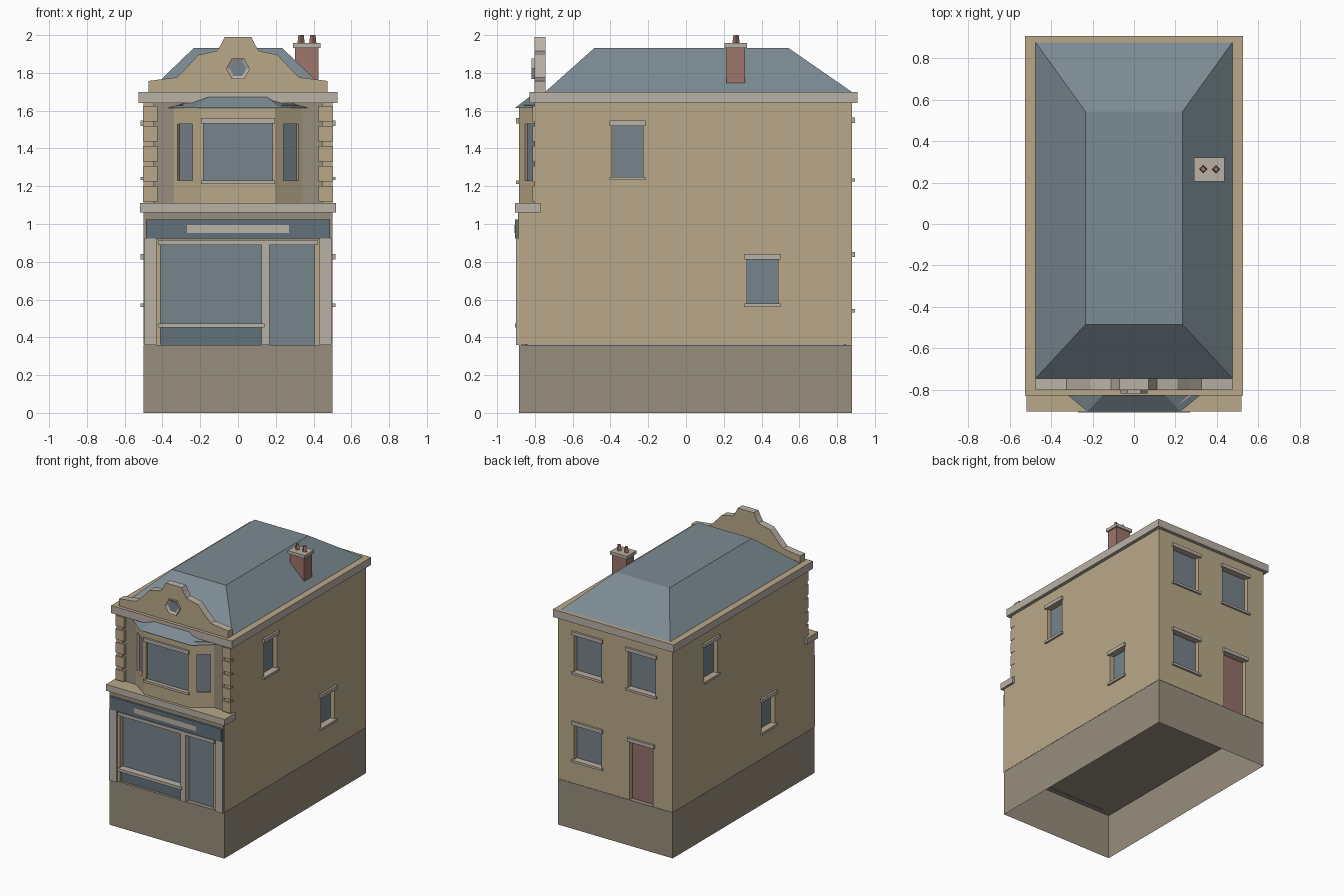
import bpy, bmesh
from math import atan2, cos, pi, sin
from mathutils import Matrix, Vector

cube = bpy.data.objects.get("Cube")
if cube:
    bpy.data.objects.remove(cube, do_unlink=True)


def material(name, *rgb):
    lin = [((c / 255 + 0.055) / 1.055) ** 2.4 for c in rgb] + [1]
    m = bpy.data.materials.new(name)
    m.use_nodes = True
    m.diffuse_color = lin
    m.node_tree.nodes["Principled BSDF"].inputs["Base Color"].default_value = lin
    return m


WALL = material("tan_wall", 186, 169, 137)
STONE = material("brown_stone", 151, 141, 125)
TRIM = material("pale_trim", 185, 177, 166)
SLATE = material("slate_roof", 124, 139, 147)
GLASS = material("window_glass", 119, 131, 140)
PAINT = material("shop_paint", 98, 113, 123)
BRICK = material("chimney_brick", 157, 117, 106)
DOOR = material("red_door", 150, 112, 107)


def finish(name, bm, *mats):
    bmesh.ops.recalc_face_normals(bm, faces=bm.faces)
    mesh = bpy.data.meshes.new(name)
    bm.to_mesh(mesh)
    bm.free()
    obj = bpy.data.objects.new(name, mesh)
    bpy.context.collection.objects.link(obj)
    for m in mats:
        mesh.materials.append(m)
    return obj


def add_box(bm, x, y, z, frame=Matrix()):
    size = Matrix.Diagonal((x[1] - x[0], y[1] - y[0], z[1] - z[0], 1))
    mid = Matrix.Translation((sum(x) / 2, sum(y) / 2, sum(z) / 2))
    bmesh.ops.create_cube(bm, size=1, matrix=frame @ mid @ size)


def box(name, x, y, z, mat, frame=Matrix()):
    bm = bmesh.new()
    add_box(bm, x, y, z, frame)
    return finish(name, bm, mat)


def prism(name, points, start, end, *mats):
    """Extrude a ring of 3D points by a vector."""
    bm = bmesh.new()
    face = bm.faces.new([bm.verts.new(Vector(p) + Vector(start)) for p in points])
    new = bmesh.ops.extrude_face_region(bm, geom=[face])["geom"]
    verts = [v for v in new if isinstance(v, bmesh.types.BMVert)]
    bmesh.ops.translate(bm, verts=verts, vec=Vector(end) - Vector(start))
    return finish(name, bm, *mats)


def hip(name, low, high, mat):
    """Solid between two rings with the same number of points."""
    bm = bmesh.new()
    a, b = ([bm.verts.new(p) for p in ring] for ring in (low, high))
    bm.faces.new(a)
    bm.faces.new(b)
    for i in range(len(a)):
        j = (i + 1) % len(a)
        bm.faces.new((a[i], a[j], b[j], b[i]))
    return finish(name, bm, mat)


def recolour(obj, rule):
    for p in obj.data.polygons:
        p.material_index = 1 if rule(p) else 0


def carve(obj, bm):
    """Cut all openings from a solid, then discard the cutter."""
    cutter = finish("opening_cutter", bm)
    mod = obj.modifiers.new("openings", "BOOLEAN")
    mod.operation, mod.solver, mod.object = "DIFFERENCE", "EXACT", cutter
    bpy.context.view_layer.update()
    result = obj.evaluated_get(bpy.context.evaluated_depsgraph_get())
    mesh = bpy.data.meshes.new_from_object(result)
    obj.modifiers.clear()
    obj.data = mesh
    bpy.data.objects.remove(cutter, do_unlink=True)


def facing(angle, x, y):
    """Local frame of a wall: x along it, -y outwards."""
    return Matrix.Translation((x, y, 0)) @ Matrix.Rotation(angle, 4, "Z")


def opening(name, cuts, frame, u, z, mat=GLASS, depth=0.04, head=0.028, sill=0.018):
    add_box(cuts, u, (-0.1, depth), z, frame)
    box(name + "_pane", u, (depth - 0.004, depth + 0.004), z, mat, frame)
    wide = (u[0] - 0.014, u[1] + 0.014)
    if head:
        box(name + "_lintel", wide, (-0.016, 0.02), (z[1], z[1] + head), TRIM, frame)
    if sill:
        box(name + "_sill", wide, (-0.016, 0.02), (z[0] - sill, z[0]), TRIM, frame)


# Hollow plinth, open underneath
bm = bmesh.new()
add_box(bm, (-0.5, 0.5), (-0.885, 0.88), (0, 0.36))
bmesh.ops.delete(bm, geom=[f for f in bm.faces if f.normal.z < -0.5], context="FACES_ONLY")
plinth = finish("plinth", bm, STONE)
if sum(p.normal.z for p in plinth.data.polygons) < 0:
    plinth.data.flip_normals()

# Main body, upper floor set back at the front
section = [(-0.885, 0.362), (0.88, 0.362), (0.88, 1.66), (-0.785, 1.66), (-0.785, 1.08), (-0.885, 1.08)]
body = prism("house_body", [(0, y, z) for y, z in section], (-0.5, 0, 0), (0.5, 0, 0), WALL, STONE)

# Side and back windows, back door
cuts = bmesh.new()
HIGH, LOW = (1.25, 1.52), (0.578, 0.812)
for side, angle in (("left", pi / 2), ("right", -pi / 2)):
    s = 1 if side == "left" else -1
    frame = facing(angle, 0.5 * s, 0)
    for level, z, y in (("upper", HIGH, -0.31 * s), ("lower", LOW, 0.405 if s > 0 else -0.31)):
        if s < 0 and level == "upper":
            y = 0.405
        u = y * s
        opening(f"{side}_{level}_window", cuts, frame, (u - 0.082, u + 0.082), z)
back = facing(pi, 0, 0.88)
opening("back_upper_window_left", cuts, back, (-0.36, -0.12), (1.242, 1.535))
opening("back_upper_window_right", cuts, back, (0.11, 0.35), (1.242, 1.535))
opening("back_lower_window", cuts, back, (-0.36, -0.12), (0.55, 0.825))
opening("back_door", cuts, back, (0.125, 0.33), (0.355, 0.825), DOOR, sill=0)

# Shopfront
front = facing(0, 0, -0.885)
opening("shop_window", cuts, front, (-0.41, 0.405), (0.355, 0.89), head=0, sill=0)
carve(body, cuts)
recolour(body, lambda p: p.normal.y < -0.9 and p.center.z > 1.1 and p.center.y < -0.7)
box("stall_riser", (-0.41, 0.13), (-0.865, -0.84), (0.36, 0.455), PAINT)
box("shop_sill", (-0.42, 0.14), (-0.905, -0.845), (0.452, 0.474), TRIM)
box("shop_mullion", (0.125, 0.167), (-0.895, -0.845), (0.36, 0.89), TRIM)
box("shop_head", (-0.42, 0.42), (-0.9, -0.85), (0.89, 0.915), TRIM)
for side, s in (("left", 1), ("right", -1)):
    box(f"{side}_pilaster", sorted((0.432 * s, 0.495 * s)), (-0.9, -0.87), (0.36, 0.923), TRIM)
box("frieze", (-0.498, 0.498), (-0.89, -0.88), (0.915, 1.065), STONE)
box("fascia", (-0.488, 0.488), (-0.906, -0.88), (0.923, 1.024), PAINT)
box("fascia_panel", (-0.27, 0.27), (-0.909, -0.902), (0.952, 0.994), TRIM)

# Ledge and cornice, pale edges and tan tops
for name, x, y, z in (("ledge", 0.518, (-0.906, -0.77), (1.06, 1.11)),
                      ("cornice", 0.527, (-0.828, 0.907), (1.64, 1.7))):
    slab = box(name, (-x, x), y, z, TRIM)
    slab.data.materials.append(WALL)
    recolour(slab, lambda p: p.normal.z > 0.5)

# Alternating corner quoins
for side, s in (("left", 1), ("right", -1)):
    for i in range(5):
        z = 1.11 + i * 0.106
        box(f"{side}_quoin_{i}", sorted((0.427 * s, 0.502 * s)), (-0.812, -0.76),
            (z + 0.008, z + 0.09), WALL)
    box(f"{side}_quoin_backing", sorted((0.445 * s, 0.499 * s)), (-0.803, -0.77), (1.1, 1.65), WALL)

# Bay window
plan = [(-0.34, -0.75), (-0.34, -0.785), (-0.195, -0.885), (0.195, -0.885), (0.34, -0.785), (0.34, -0.75)]
bay = prism("bay", [(x, y, 0) for x, y in plan], (0, 0, 1.1), (0, 0, 1.63), WALL)
cuts = bmesh.new()
opening("bay_front", cuts, front, (-0.183, 0.183), (1.23, 1.533), depth=0.02)
slant = atan2(0.1, 0.145)
for side, s in (("left", 1), ("right", -1)):
    opening(f"bay_{side}", cuts, facing(slant * s, 0.28 * s, -0.826), (-0.048, 0.048),
            (1.23, 1.53), depth=0.02, head=0, sill=0)
carve(bay, cuts)
hip("bay_roof",
    [(-0.37, -0.785, 1.615), (-0.225, -0.905, 1.615), (0.225, -0.905, 1.615), (0.37, -0.785, 1.615)],
    [(-0.155, -0.785, 1.676), (-0.15, -0.826, 1.675), (0.15, -0.826, 1.675), (0.155, -0.785, 1.676)], SLATE)

# Main hipped roof with flat top
def ring(x, y0, y1, z):
    return [(-x, y0, z), (x, y0, z), (x, y1, z), (-x, y1, z)]


hip("main_roof", ring(0.477, -0.747, 0.88, 1.698), ring(0.234, -0.485, 0.542, 1.932), SLATE)

# Shaped parapet gable with hexagonal light
half = [(0.475, 1.69), (0.475, 1.757), (0.415, 1.765), (0.325, 1.776), (0.27, 1.83),
        (0.21, 1.895), (0.11, 1.917), (0.09, 1.95), (0.07, 1.99)]
outline = half + [(-x, z) for x, z in reversed(half)]
gable = prism("parapet_gable", [(x, 0, z) for x, z in outline], (0, -0.802, 0), (0, -0.745, 0), WALL, TRIM)
recolour(gable, lambda p: abs(p.normal.y) < 0.5)

hexagon = [(0.064 * cos(i * pi / 3), 0, 1.822 + 0.064 * sin(i * pi / 3)) for i in range(6)]
light = prism("gable_light", hexagon, (0, -0.818, 0), (0, -0.79, 0), TRIM, GLASS)
bm = bmesh.new()
bm.from_mesh(light.data)
pane = [f for f in bm.faces if f.normal.y < -0.9]
bmesh.ops.inset_region(bm, faces=pane, thickness=0.02, depth=0)
pane[0].material_index = 1
bmesh.ops.translate(bm, verts=pane[0].verts, vec=(0, 0.01, 0))
bm.to_mesh(light.data)
bm.free()

# Chimney with two tapered pots
box("chimney_stack", (0.302, 0.427), (0.215, 0.312), (1.72, 1.935), BRICK)
box("chimney_cap", (0.29, 0.438), (0.205, 0.322), (1.932, 1.957), TRIM)
for i, x in enumerate((0.334, 0.396)):
    bm = bmesh.new()
    bmesh.ops.create_cone(bm, cap_ends=True, segments=4, radius1=0.02, radius2=0.014, depth=0.05,
                          matrix=Matrix.Translation((x, 0.265, 1.975)))
    finish(f"chimney_pot_{i}", bm, BRICK)
